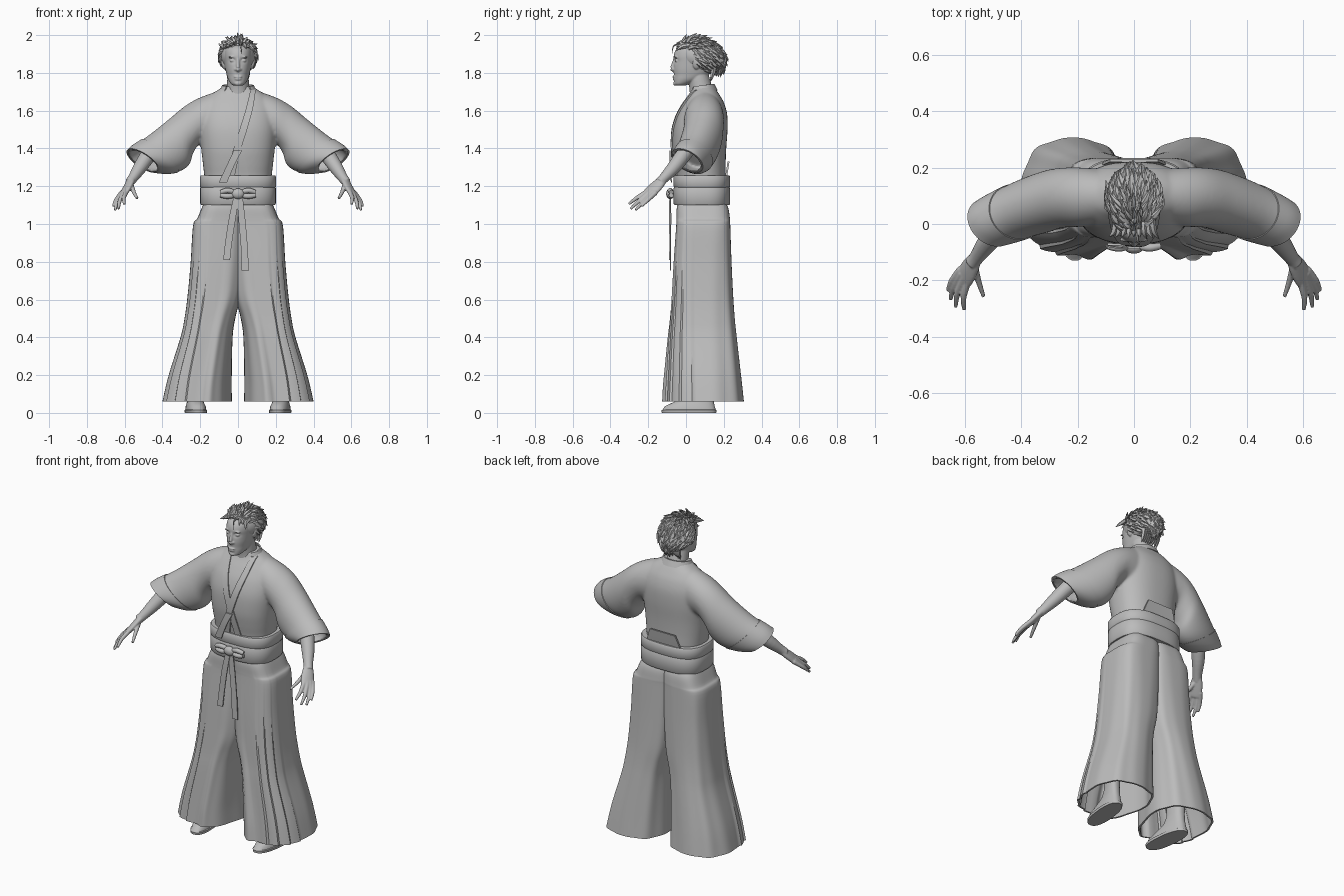
import bpy, bmesh, math, random
from mathutils import Vector, Matrix
from mathutils.bvhtree import BVHTree

random.seed(4)
cube = bpy.data.objects.get("Cube")
if cube:
    bpy.data.objects.remove(cube, do_unlink=True)

grey = bpy.data.materials.new("plain_grey")
grey.use_nodes = True
TONE = (0.5, 0.5, 0.5, 1)
grey.diffuse_color = TONE
grey.node_tree.nodes["Principled BSDF"].inputs["Base Color"].default_value = TONE


# ---- helpers ----
def clamp(v):
    return max(0.0, min(1.0, v))


def spline(rows, n=5):
    """Smooth rows of numbers with a Catmull-Rom curve."""
    out = []
    for i in range(len(rows) - 1):
        a, b, c, d = (rows[max(0, min(len(rows) - 1, i + k))] for k in (-1, 0, 1, 2))
        for k in range(n):
            t = k / n
            out.append(tuple(q + t * (r - p) / 2 + t * t * (p - 2.5 * q + 2 * r - s / 2)
                             + t ** 3 * (1.5 * (q - r) + (s - p) / 2)
                             for p, q, r, s in zip(a, b, c, d)))
    return out + [tuple(rows[-1])]


def power(v, p):
    return math.copysign(abs(v) ** (2 / p), v)


def ring(center, a, b, n=48, p=2):
    turns = [math.tau * i / n for i in range(n)]
    return [center + a * power(math.cos(t), p) + b * power(math.sin(t), p) for t in turns]


def flat_ring(z, half, front, back, n=64, p=2.4):
    return ring(Vector((0, (front + back) / 2, z)), Vector((half, 0, 0)),
                Vector((0, (back - front) / 2, 0)), n, p)


def loft(bm, rings, caps=True):
    loops = [[bm.verts.new(v) for v in r] for r in rings]
    n = len(loops[0])
    for lo, hi in zip(loops, loops[1:]):
        for i in range(n):
            j = (i + 1) % n
            bm.faces.new((lo[i], lo[j], hi[j], hi[i]))
    if caps:
        bm.faces.new(loops[0][::-1])
        bm.faces.new(loops[-1])


def tube(bm, rows, n=12, steps=4):
    """Round tube through (x, y, z, radius) rows."""
    rows = spline(rows, steps)
    pts = [Vector(r[:3]) for r in rows]
    rings = []
    for i, p in enumerate(pts):
        way = pts[min(i + 1, len(pts) - 1)] - pts[max(i - 1, 0)]
        q = way.to_track_quat('Z', 'Y')
        r = max(rows[i][3], 0.0008)
        rings.append(ring(p, q @ Vector((r, 0, 0)), q @ Vector((0, r, 0)), n))
    loft(bm, rings)


def blob(bm, place, size, turn=0, axis='Y'):
    m = Matrix.Translation(place) @ Matrix.Rotation(turn, 4, axis) @ Matrix.Diagonal((*size, 1))
    bmesh.ops.create_uvsphere(bm, u_segments=24, v_segments=16, radius=1, matrix=m)


def strip(bm, rows, thick=0.006):
    """Flat band through (x, y, z, half width) rows."""
    rings = []
    for x, y, z, w in spline(rows):
        rings.append([Vector((x + s * w, y + d, z)) for s, d in
                      ((-1, 0), (1, 0), (1, thick), (-1, thick))])
    loft(bm, rings)


def finish(name, bm, angle=35, voxel=0, smooth=4):
    bmesh.ops.recalc_face_normals(bm, faces=bm.faces[:])
    mesh = bpy.data.meshes.new(name)
    bm.to_mesh(mesh)
    bm.free()
    mesh.materials.append(grey)
    ob = bpy.data.objects.new(name, mesh)
    bpy.context.scene.collection.objects.link(ob)
    bpy.ops.object.select_all(action='DESELECT')
    ob.select_set(True)
    bpy.context.view_layer.objects.active = ob
    bpy.ops.object.shade_smooth_by_angle(angle=math.radians(angle))
    if voxel:
        m = ob.modifiers.new("blend", 'REMESH')
        m.mode, m.voxel_size, m.use_smooth_shade = 'VOXEL', voxel, True
        m = ob.modifiers.new("soften", 'SMOOTH')
        m.factor, m.iterations = 0.5, smooth


# ---- jacket: torso and wide sleeves blended together ----
jacket = bmesh.new()
torso = [(1.18, .175, -.05, .205), (1.25, .178, -.05, .21), (1.32, .186, -.062, .21),
         (1.4, .195, -.072, .213), (1.5, .205, -.068, .22), (1.58, .2, -.045, .218),
         (1.64, .18, -.012, .202), (1.68, .15, .015, .18), (1.71, .105, .03, .16),
         (1.73, .075, .03, .145)]
loft(jacket, [flat_ring(*r) for r in spline(torso, 4)])

# Sleeve rows: top point, bottom point, half depth and its tilt
sleeve = [(.1, .1, 1.705, .12, .09, 1.42, .1, 0), (.2, .1, 1.67, .19, .09, 1.435, .105, 0),
          (.28, .1, 1.625, .235, .085, 1.38, .106, 0), (.365, .09, 1.555, .255, .07, 1.32, .108, .01),
          (.475, .065, 1.465, .295, .045, 1.288, .1, .03), (.555, .04, 1.41, .355, .01, 1.28, .088, .043),
          (.588, .025, 1.38, .42, -.015, 1.29, .08, .043)]


def sleeve_ring(row, side, scale=1.0):
    top, low = Vector(row[:3]), Vector(row[3:6])
    r = ring((top + low) / 2, (top - low) / 2 * scale, Vector((0, -row[6], row[7])) * scale)
    return [Vector((side * v.x, v.y, v.z)) for v in r]


cuffs = bmesh.new()
for side in (-1, 1):
    rows = spline(sleeve, 5)
    pocket = rows[:-12:-1]
    loft(jacket, [sleeve_ring(r, side) for r in rows] + [sleeve_ring(r, side, .82) for r in pocket])
    band = rows[-9:]
    edge = [sleeve_ring(r, side, 1.03) for r in band] + [sleeve_ring(r, side, .92) for r in band[::-1]]
    loft(cuffs, edge + edge[:1], caps=False)
bmesh.ops.remove_doubles(cuffs, verts=cuffs.verts[:], dist=.00001)
finish("sleeve_cuffs", cuffs)
surface = BVHTree.FromBMesh(jacket)
finish("jacket", jacket, voxel=.008, smooth=7)


# ---- crossed lapels laid on the chest, and the collar behind the neck ----
def drape(bm, rows, lift):
    rings = []
    for x, z, w in spline(rows, 8):
        edge = []
        for s in (-1, 1):
            hit = surface.ray_cast(Vector((x + s * w, -1, z)), Vector((0, 1, 0)))[0]
            edge.append(Vector((x + s * w, hit.y if hit else .05, z)))
        out, sink = Vector((0, -lift, 0)), Vector((0, .012, 0))
        rings.append([edge[0] + out, edge[1] + out, edge[1] + sink, edge[0] + sink])
    loft(bm, rings)


for side, name, lift in ((-1, "under_lapel", .006), (1, "over_lapel", .009)):
    bm = bmesh.new()
    drape(bm, [(side * x, z, w) for x, z, w in
               ((.08, 1.71, .014), (.06, 1.61, .018), (.025, 1.49, .02), (-.012, 1.37, .02),
                (-.04, 1.24, .02))], lift)
    finish(name, bm)

bm = bmesh.new()
collar = []
for i in range(33):
    t = math.radians(-42 + 264 * i / 32)
    out = Vector((math.cos(t), math.sin(t), 0))
    base = Vector((.088 * out.x, .085 + .07 * out.y, 1.7 + .008 * out.y))
    rise = Vector((-.012 * out.x, -.012 * out.y, .034))
    collar.append([base + out * .012, base + rise + out * .008, base + rise, base])
loft(bm, collar)
finish("collar", bm)

bm = bmesh.new()
strip(bm, [(.0, -.088, 1.39, .022), (-.035, -.088, 1.32, .02), (-.08, -.08, 1.22, .022)])
finish("loose_lapel_end", bm)


# ---- pleated wide trousers ----
def leg_ring(z, inner, outer, front, back, side, n=120):
    cx, hx = (inner + outer) / 2, (outer - inner) / 2
    cy, hy = (front + back) / 2, (back - front) / 2
    p, fold, flare = 2.6 + .8 * clamp(z), .012 * clamp(1.1 - z), clamp((.65 - z) / .5)
    pts = []
    for i in range(n):
        t = math.tau * i / n
        c, s = math.cos(t), math.sin(t)
        u = (t / math.pi - 1.45) / .5
        wave = ((u * 4) % 1 - .5) * fold if 0 < u < 1 else .3 * fold * math.sin(9 * t)
        x = cx + hx * power(c, p) + c * wave
        y = cy + hy * power(s, p) + s * wave
        if c < 0 and s < 0:
            x += .07 * flare * c * s
            y -= .07 * flare * c * s
        pts.append(Vector((side * x, y, z)))
    return pts


trouser = [(1.14, -.03, .165, -.03, .19), (1.09, -.03, .19, -.048, .222), (1.03, -.03, .215, -.05, .232),
           (.99, -.03, .238, -.052, .234), (.8, -.025, .25, -.065, .24), (.62, -.012, .266, -.075, .248),
           (.5, .016, .282, -.082, .256), (.4, .03, .303, -.09, .266), (.2, .035, .365, -.102, .288),
           (.06, .035, .398, -.11, .303)]
for side, name in ((1, "left_trouser_leg"), (-1, "right_trouser_leg")):
    bm = bmesh.new()
    outside = spline(trouser, 5)
    g = .01
    lining = [(z, a + g, b - g, c + g, d - g) for z, a, b, c, d in outside[:-18:-1]]
    loft(bm, [leg_ring(*r, side) for r in outside + lining])
    finish(name, bm)

# ---- belt of two stacked wraps ----
bm = bmesh.new()
for lo, hi, w in ((1.1, 1.198, .2), (1.192, 1.257, .202)):
    wrap = [(lo, -.03), (lo, -.005), (lo + .008, 0), (hi - .008, 0), (hi, -.005), (hi, -.03)]
    loft(bm, [flat_ring(z, w + d, -.066 - d, .234 + d, p=2.8) for z, d in wrap])
finish("belt", bm)

# Stiff board standing at the back of the waist
bm = bmesh.new()
strip(bm, [(0, .2, 1.21, .12), (0, .209, 1.26, .11), (0, .22, 1.33, .085)], .01)
finish("back_board", bm)

# Knot, bow loops and hanging straps
bm = bmesh.new()
blob(bm, (0, -.083, 1.16), (.034, .022, .028))
for side in (-1, 1):
    for rise in (-1, 1):
        tube(bm, [(side * .015, -.078, 1.16 + rise * .008, .012),
                  (side * .055, -.084, 1.162 + rise * .015, .014),
                  (side * .092, -.078, 1.16 + rise * .008, .012)], 12)
finish("belt_knot", bm)
bm = bmesh.new()
strip(bm, [(-.005, -.088, 1.16, .015), (-.03, -.09, 1.03, .018), (-.05, -.088, .9, .018),
           (-.06, -.09, .81, .018)])
strip(bm, [(.008, -.085, 1.16, .015), (.02, -.084, 1.03, .018), (.033, -.085, .88, .018),
           (.038, -.086, .755, .019)])
finish("belt_straps", bm)

# ---- shoes and shins ----
shoe = [(0, .055, -.128, .16), (.014, .057, -.13, .162), (.017, .052, -.124, .157), (.035, .05, -.112, .152),
        (.055, .043, -.07, .148), (.085, .037, -.0, .142), (.13, .036, .03, .138), (.4, .045, .02, .15)]
for side, name in ((1, "left_shoe"), (-1, "right_shoe")):
    bm = bmesh.new()
    rings = [flat_ring(*r, 40) for r in shoe]
    loft(bm, [[v + Vector((side * (.222 + .1 * v.y), 0, 0)) for v in r] for r in rings])
    finish(name, bm)

# ---- bare forearms and spread hands ----
fingers = [((.585, -.19, 1.182), (.604, -.258, 1.14), (.602, -.303, 1.105)),
           ((.6, -.185, 1.175), (.626, -.247, 1.123), (.632, -.294, 1.08)),
           ((.609, -.175, 1.17), (.64, -.226, 1.115), (.65, -.268, 1.074)),
           ((.614, -.16, 1.167), (.646, -.202, 1.127), (.66, -.236, 1.094)),
           ((.568, -.14, 1.215), (.552, -.2, 1.17), (.533, -.257, 1.135))]
for side, name in ((1, "left_forearm_and_hand"), (-1, "right_forearm_and_hand")):
    bm = bmesh.new()
    tube(bm, [(.42, .03, 1.43, .035), (.46, 0, 1.385, .042), (.515, -.06, 1.305, .037),
              (.555, -.115, 1.245, .027), (.575, -.14, 1.22, .025)], 20)
    across = Vector((.033, .04, -.02)).normalized()
    along = Vector((.04, -.07, -.07)).normalized()
    palm = across.cross(along)
    wrist = Vector((.562, -.122, 1.235))
    loft(bm, [ring(wrist + along * d, across * w, palm * t, 24) for d, w, t in
              spline([(0, .024, .02), (.035, .034, .019), (.08, .039, .017), (.115, .037, .014),
                      (.127, .03, .008)])])
    for path in fingers:
        tube(bm, [(*p, r) for p, r in zip(path, (.0135, .011, .007))])
    bmesh.ops.scale(bm, vec=(side, 1, 1), verts=bm.verts[:])
    finish(name, bm, voxel=.004, smooth=3)

# ---- head with eye sockets, nose, lips and ears ----
bm = bmesh.new()
skull = [(1.732, .022, -.052, -.005), (1.742, .037, -.062, .02), (1.765, .052, -.064, .08),
         (1.79, .06, -.064, .12), (1.82, .067, -.066, .14), (1.86, .073, -.064, .16),
         (1.89, .076, -.065, .175), (1.92, .074, -.055, .175), (1.94, .064, -.035, .16),
         (1.955, .045, -.0, .12)]
rings = [flat_ring(*r, 72, 2.2) for r in spline(skull, 6)]
for v in (v for r in rings for v in r if v.y < 0):
    v.y += .012 * math.exp(-((abs(v.x) - .03) / .014) ** 2 - ((v.z - 1.866) / .011) ** 2)
loft(bm, rings)
tube(bm, [(0, .09, 1.65, .07), (0, .078, 1.72, .06), (0, .065, 1.78, .056), (0, .06, 1.83, .05)], 28)
tube(bm, [(0, -.058, 1.878, .008), (0, -.068, 1.845, .009), (0, -.074, 1.822, .011), (0, -.062, 1.812, .01)])
blob(bm, (0, -.063, 1.779), (.022, .009, .006))
blob(bm, (0, -.062, 1.767), (.019, .009, .006))
blob(bm, (0, -.056, 1.744), (.02, .012, .012))
for side in (-1, 1):
    blob(bm, (side * .012, -.064, 1.818), (.008, .009, .007))
    blob(bm, (side * .03, -.048, 1.865), (.014, .012, .008))
    blob(bm, (side * .032, -.055, 1.885), (.022, .009, .005), side * .15)
    blob(bm, (side * .079, .055, 1.85), (.01, .02, .032), side * .2)
finish("head", bm, voxel=.004, smooth=3)

# ---- swept hair: a cap covered with long tapering locks ----
bm = bmesh.new()
middle, size = Vector((0, .077, 1.884)), Vector((.092, .122, .086))
tilt = Matrix.Rotation(-.22, 3, 'X')
blob(bm, middle, size, -.22, 'X')
COUNT = 400
for i in range(COUNT):
    z = 1 - 2 * (i + .5) / COUNT
    r, t = math.sqrt(1 - z * z), i * 2.39996
    n = Vector((r * math.cos(t), r * math.sin(t), z))
    if (n.y < -.3 and z < .3) or (z < -.3 and n.y < .25) or z < -.8:
        continue
    p = middle + tilt @ (n * size)
    stray = Vector([random.uniform(-.2, .2) for _ in range(3)])
    flow = Vector((n.x * .6, .4, .3)) if n.y < -.5 else Vector((0, .8, -.6))
    flow += stray
    flow = (flow - n * flow.dot(n)).normalized() * random.uniform(.045, .08)
    lift = random.uniform(-.012, .001)
    rows = [(*(p - n * .008), .011), (*(p + n * .001 + flow * .45), .01), (*(p + n * lift + flow), .001)]
    tube(bm, rows, 5, 3)
# Short front tufts, nape locks and one thin forelock
for i in range(9):
    x = -.064 + i * .016
    tip = Vector((x * 1.4, -.045 - random.uniform(0, .01), 1.96 - abs(x) * .5 + random.uniform(-.02, .01)))
    tube(bm, [(x, .02, 1.945, .012), (x * 1.1, -.025, 1.962 - abs(x) * .4, .011), (*tip, .001)], 5)
    tube(bm, [(x * .8, .15, 1.83, .013), (x * .8, .14, 1.79, .011),
              (x * .8, .128, 1.745 + random.uniform(0, .03), .001)], 5)
tube(bm, [(.008, -.02, 1.95, .006), (.015, -.064, 1.945, .004), (.02, -.074, 1.9, .001)], 5)
finish("hair", bm, 50)
